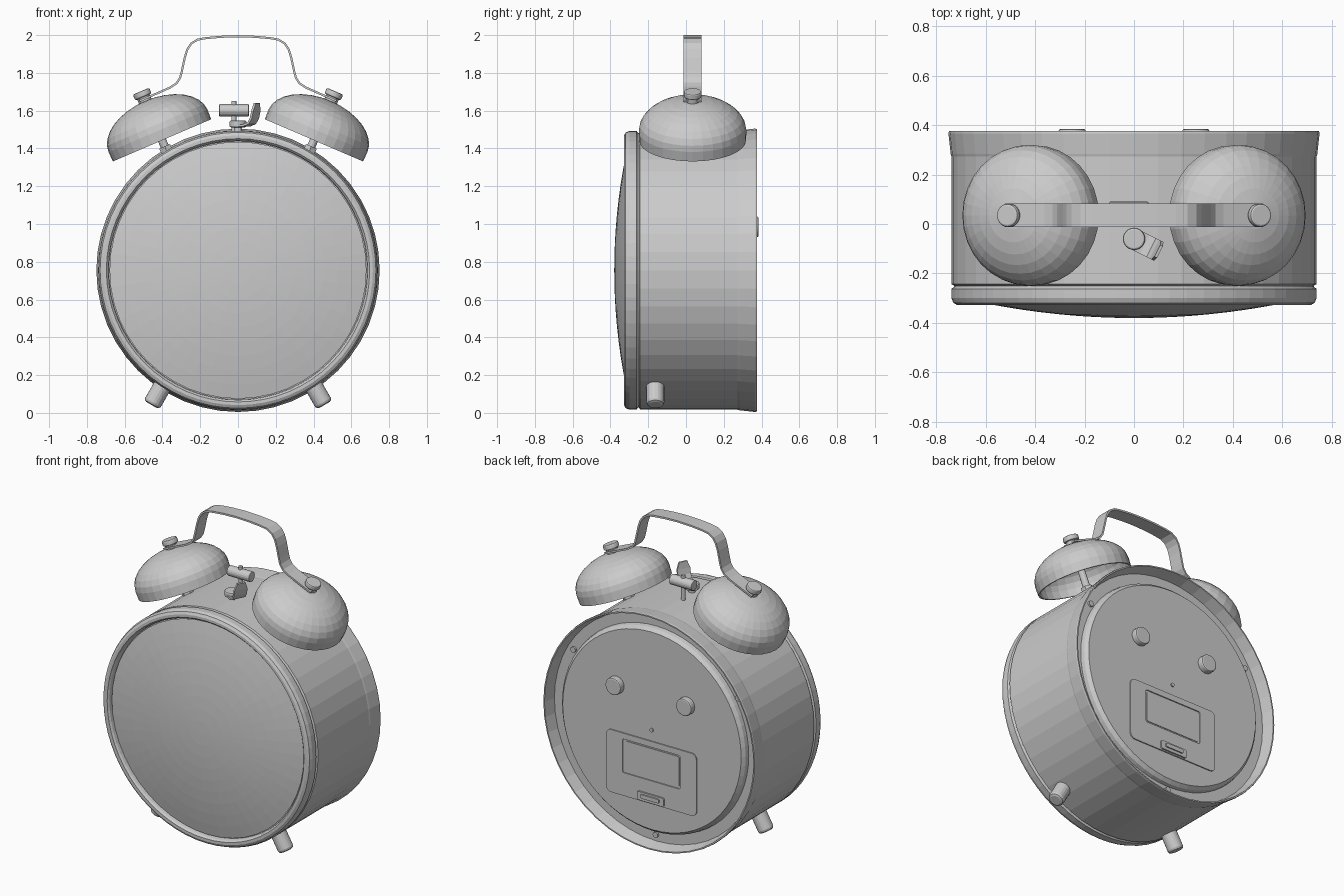
import bpy, bmesh, math
from mathutils import Vector, Matrix

if "Cube" in bpy.data.objects:
    bpy.data.objects.remove(bpy.data.objects["Cube"])

CZ = 0.755      # height of the case centre
BY = 0.035      # depth position of bells and handle


def finish(name, bm):
    bmesh.ops.recalc_face_normals(bm, faces=bm.faces[:])
    me = bpy.data.meshes.new(name)
    bm.to_mesh(me)
    bm.free()
    ob = bpy.data.objects.new(name, me)
    bpy.context.collection.objects.link(ob)
    return ob


def lathe(name, profile, origin, axis, n=32, closed=False):
    """Revolve (radius, height) points around an axis through origin."""
    bm = bmesh.new()
    vs = [bm.verts.new((r, 0, h)) for r, h in profile]
    pairs = list(zip(vs, vs[1:])) + ([(vs[-1], vs[0])] if closed else [])
    es = [bm.edges.new(p) for p in pairs]
    bmesh.ops.spin(bm, geom=vs + es, cent=(0, 0, 0), axis=(0, 0, 1),
                   angle=math.tau, steps=n)
    bmesh.ops.remove_doubles(bm, verts=bm.verts[:], dist=1e-5)
    ob = finish(name, bm)
    ob.matrix_world = (Matrix.Translation(origin) @
                       Vector(axis).to_track_quat('Z', 'Y').to_matrix().to_4x4())
    return ob


def rod(name, r, a, b, n=16, bevel=0.0):
    a, b = Vector(a), Vector(b)
    L, c = (b - a).length, bevel
    prof = [(0, 0), (r - c, 0), (r - c * .3, c * .3), (r, c), (r, L - c),
            (r - c * .3, L - c * .3), (r - c, L), (0, L)]
    if not c:
        prof = [(0, 0), (r, 0), (r, L), (0, L)]
    return lathe(name, prof, a, b - a, n)


def strap(name, path, width, thick, y=0.0):
    """Bent strip: path in x-z, extruded along y, thickened to both sides."""
    bm = bmesh.new()
    rows = [[bm.verts.new((x, y + s * width / 2, z)) for s in (-1, 1)] for x, z in path]
    for p, q in zip(rows, rows[1:]):
        bm.faces.new((p[0], p[1], q[1], q[0]))
    ob = finish(name, bm)
    m = ob.modifiers.new("thickness", 'SOLIDIFY')
    m.thickness, m.offset = thick, 0
    return ob


def panel(name, w, h, rad, y0, y1, z, n=4):
    """Rounded rectangle slab facing the back."""
    bm = bmesh.new()
    pts = []
    for k, (sx, sz) in enumerate(((1, 1), (-1, 1), (-1, -1), (1, -1))):
        for i in range(n + 1):
            t = (k + i / n) * math.pi / 2
            pts.append((sx * (w / 2 - rad) + rad * math.cos(t), y0,
                        z + sz * (h / 2 - rad) + rad * math.sin(t)))
    f = bm.faces.new([bm.verts.new(p) for p in pts])
    r = bmesh.ops.extrude_face_region(bm, geom=[f])
    bmesh.ops.translate(bm, vec=(0, y1 - y0, 0),
                        verts=[v for v in r['geom'] if isinstance(v, bmesh.types.BMVert)])
    return finish(name, bm)


C, BACK = (0, 0, CZ), (0, 1, 0)

# Case: drum, flared rear lip and recessed floor
lathe("case", [(.68, -.25), (.726, -.25), (.738, -.243), (.738, .272), (.741, .283),
               (.750, .365), (.748, .375), (.740, .375), (.722, .30), (.70, .30), (0, .30)],
      C, BACK, 48)
# Front bezel ring
lathe("bezel", [(.728, -.255), (.738, -.262), (.738, -.30), (.730, -.319), (.714, -.328),
                (.697, -.328), (.688, -.318), (.684, -.295), (.66, -.295), (.66, -.25),
                (.726, -.25)], C, BACK, 64, closed=True)
# Domed front glass
lathe("glass", [(.68 * i / 9, -.38 + .076 * (i / 9) ** 2) for i in range(10)], C, BACK, 48)

# Raised back cover
lathe("back_cover", [(.655, .298), (.650, .325), (.632, .345), (0, .345)], C, BACK, 64)
# Screws around the cover and in its middle
for a in (31, 149, 270):
    t = math.radians(a)
    x, z = .68 * math.cos(t), CZ + .68 * math.sin(t)
    rod("cover_screw", .018, (x, .295, z), (x, .312, z), 12)
rod("centre_screw", .012, (0, .34, .76), (0, .352, .76), 12)
# Setting knobs
for s in (-1, 1):
    rod("setting_knob", .055, (s * .25, .34, .985), (s * .25, .384, .985), 24, .008)

# Battery door with sunken window and clip
door = panel("battery_door", .64, .40, .035, .335, .352, .49)
cut = panel("window_cutter", .41, .215, .012, .343, .40, .545)
cut.hide_render = True
cut.hide_viewport = True
m = door.modifiers.new("window", 'BOOLEAN')
m.object, m.operation, m.solver = cut, 'DIFFERENCE', 'EXACT'
panel("window_back", .39, .195, .012, .335, .349, .545)
panel("door_clip", .19, .055, .012, .345, .362, .325)
panel("door_clip_tab", .13, .025, .008, .36, .37, .328)

# Bells with posts, washers and caps; one foot per side
for s in (-1, 1):
    ax = Vector((s * .395, 0, .919)).normalized()
    rim = Vector((s * .402, BY, 1.443))
    dome = [(.283, 0), (.285, .055)]
    dome += [(.285 * math.cos(t), .055 + .172 * math.sin(t))
             for t in (math.pi / 2 * i / 8 for i in range(1, 8))]
    dome += [(0, .227)]
    inner = [(0, .215)] + [(r - .01, max(h - .01, 0)) for r, h in reversed(dome[:-1])]
    lathe("bell", dome[:-1] + [(0, .227)], rim, ax, 32)
    lathe("bell_inside", [(.283, 0)] + inner[::-1], rim, ax, 32)
    rod("bell_post", .022, rim - ax * .10, rim + ax * .22, 12)
    rod("bell_post_nut", .036, rim - ax * .09, rim - ax * .035, 6)
    rod("bell_washer", .036, rim + ax * .22, rim + ax * .25, 20)
    rod("bell_cap", .047, rim + ax * .25, rim + ax * .283, 24, .008)
    rod("foot", .048, (s * .375, -.163, .185), (s * .458, -.163, .042), 20, .016)

# Carrying handle: half path mirrored
half = [(.52, 1.652), (.46, 1.678), (.36, 1.722), (.325, 1.745), (.306, 1.775),
        (.297, 1.81), (.282, 1.88), (.268, 1.925), (.248, 1.955), (.215, 1.976),
        (.17, 1.984), (.09, 1.991)]
strap("handle", [(-x, z) for x, z in half] + [(0, 1.994)] + half[::-1], .095, .011, BY)

# Hammer on its stem
rod("hammer_stem", .013, (-.022, .058, 1.47), (-.022, .058, 1.65), 12)
rod("hammer_head", .032, (-.10, .058, 1.602), (.058, .058, 1.602), 20, .004)

# Alarm lever: pivot button and upturned tab
rod("lever_pivot", .02, (0, -.06, 1.47), (0, -.06, 1.53), 12)
rod("lever_button", .045, (0, -.06, 1.512), (0, -.06, 1.548), 24, .008)
tab = strap("lever_tab", [(0, .0), (.05, .0), (.082, .012), (.098, .04), (.106, .075),
                          (.112, .118)], .085, .012)
for v in tab.data.vertices:      # narrow the tip
    if v.co.z > .1:
        v.co.y *= .6
tab.location = (0, -.06, 1.522)
tab.rotation_euler = (0, 0, math.radians(-27))
